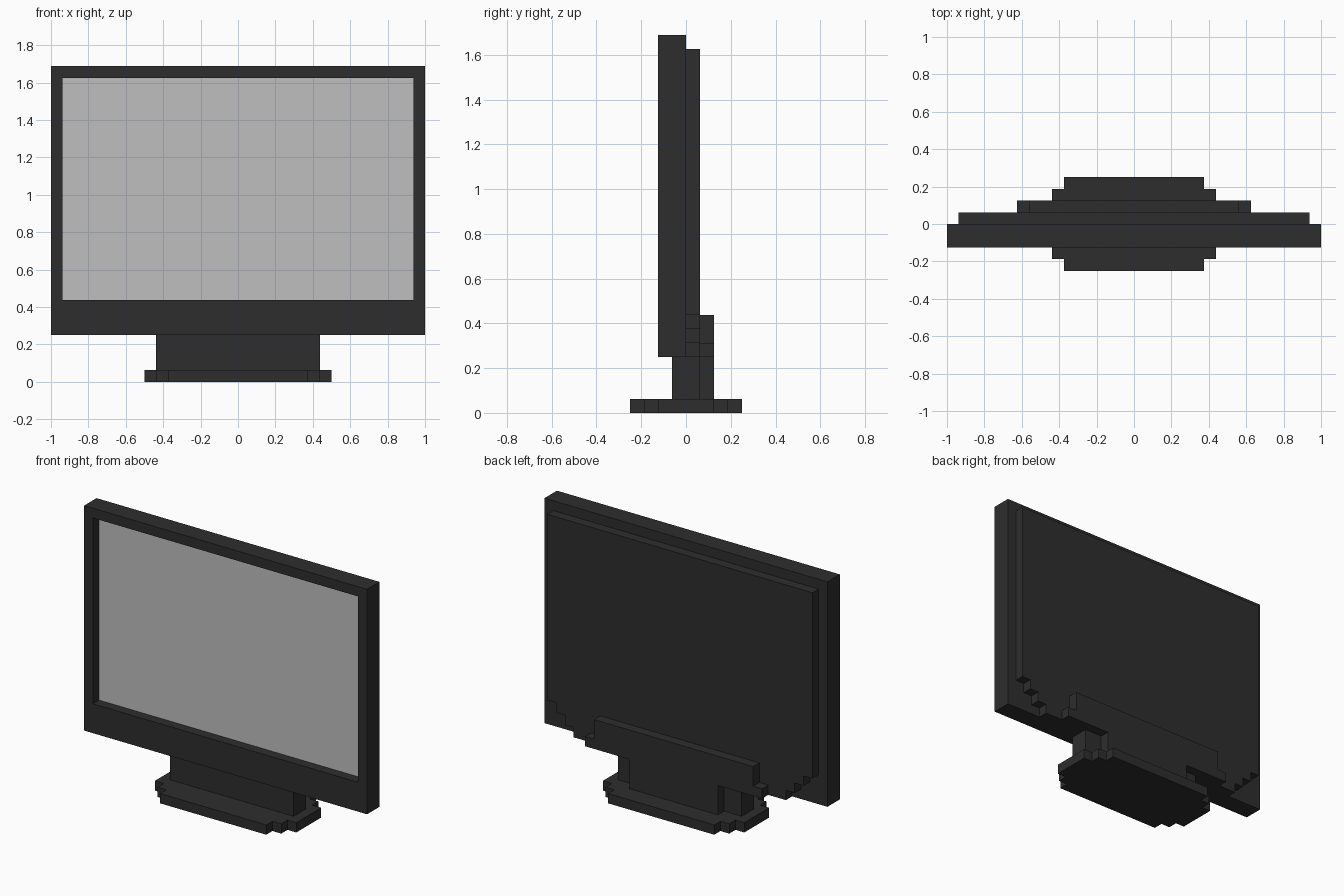
import bpy
import bmesh
from mathutils import Vector

U = 2 / 32  # one block; every size below is counted in blocks

if "Cube" in bpy.data.objects:
    bpy.data.objects.remove(bpy.data.objects["Cube"], do_unlink=True)


def make_material(name, value):
    mat = bpy.data.materials.new(name)
    mat.use_nodes = True
    colour = (value, value, value, 1)
    mat.diffuse_color = colour
    mat.node_tree.nodes["Principled BSDF"].inputs["Base Color"].default_value = colour
    return mat


casing = make_material("dark grey casing", 0.027)
glass = make_material("light grey screen", 0.52)


def finish(bm, name, *materials):
    bmesh.ops.recalc_face_normals(bm, faces=bm.faces)
    mesh = bpy.data.meshes.new(name)
    bm.to_mesh(mesh)
    bm.free()
    for mat in materials:
        mesh.materials.append(mat)
    obj = bpy.data.objects.new(name, mesh)
    bpy.context.collection.objects.link(obj)
    return obj


def stepped_slab(name, rows, start, depth, upright):
    """Mirrored stepped outline from (half width, low, high) rows, given thickness.

    Upright slabs are drawn in x-z and thickened along y; flat ones in x-y along z.
    """
    side = [(w, h) for w, low, high in rows for h in (low, high)]
    outline = side + [(-w, h) for w, h in reversed(side)]
    bm = bmesh.new()
    verts = [bm.verts.new(Vector((w, start, h) if upright else (w, h, start)) * U)
             for w, h in outline]
    face = bm.faces.new(verts)
    result = bmesh.ops.extrude_face_region(bm, geom=[face])
    moved = [g for g in result["geom"] if isinstance(g, bmesh.types.BMVert)]
    push = Vector((0, depth, 0) if upright else (0, 0, depth)) * U
    bmesh.ops.translate(bm, verts=moved, vec=push)
    return finish(bm, name, casing)


# Front frame: a box whose front is inset and pushed in to form the screen
bm = bmesh.new()
bmesh.ops.create_cube(bm, size=1)
bmesh.ops.scale(bm, verts=bm.verts, vec=Vector((32, 2, 23)) * U)
bmesh.ops.translate(bm, verts=bm.verts, vec=Vector((0, -1, 15.5)) * U)
bm.normal_update()
front = min(bm.faces, key=lambda f: f.calc_center_median().y)
bmesh.ops.inset_region(bm, faces=[front], thickness=U, use_even_offset=True)
middle = front.calc_center_median().z
for v in front.verts:  # deeper chin under the screen
    if v.co.z < middle:
        v.co.z += 2 * U
result = bmesh.ops.extrude_discrete_faces(bm, faces=[front])
screen = result["faces"][0]
bmesh.ops.translate(bm, verts=screen.verts, vec=(0, U, 0))
screen.material_index = 1
frame = finish(bm, "screen_frame", casing, glass)

# The frame spans blocks 4 to 27 in height
for v in frame.data.vertices:
    v.co.z = round(v.co.z / U) * U

# Back panel with stepped lower corners
stepped_slab("back_panel", [(12, 4, 5), (13, 5, 6), (14, 6, 7), (15, 7, 26)],
             0, 1, True)

# Mounting block low on the back
stepped_slab("back_mount", [(10, 4, 5), (9, 5, 7)], 1, 1, True)

# Neck, narrower at the rear
stepped_slab("neck", [(7, -1, 1), (5, 1, 2)], 1, 3, False)

# Foot with stepped corners
stepped_slab("foot", [(6, -4, -3), (7, -3, -2), (8, -2, 2), (7, 2, 3), (6, 3, 4)],
             0, 1, False)
